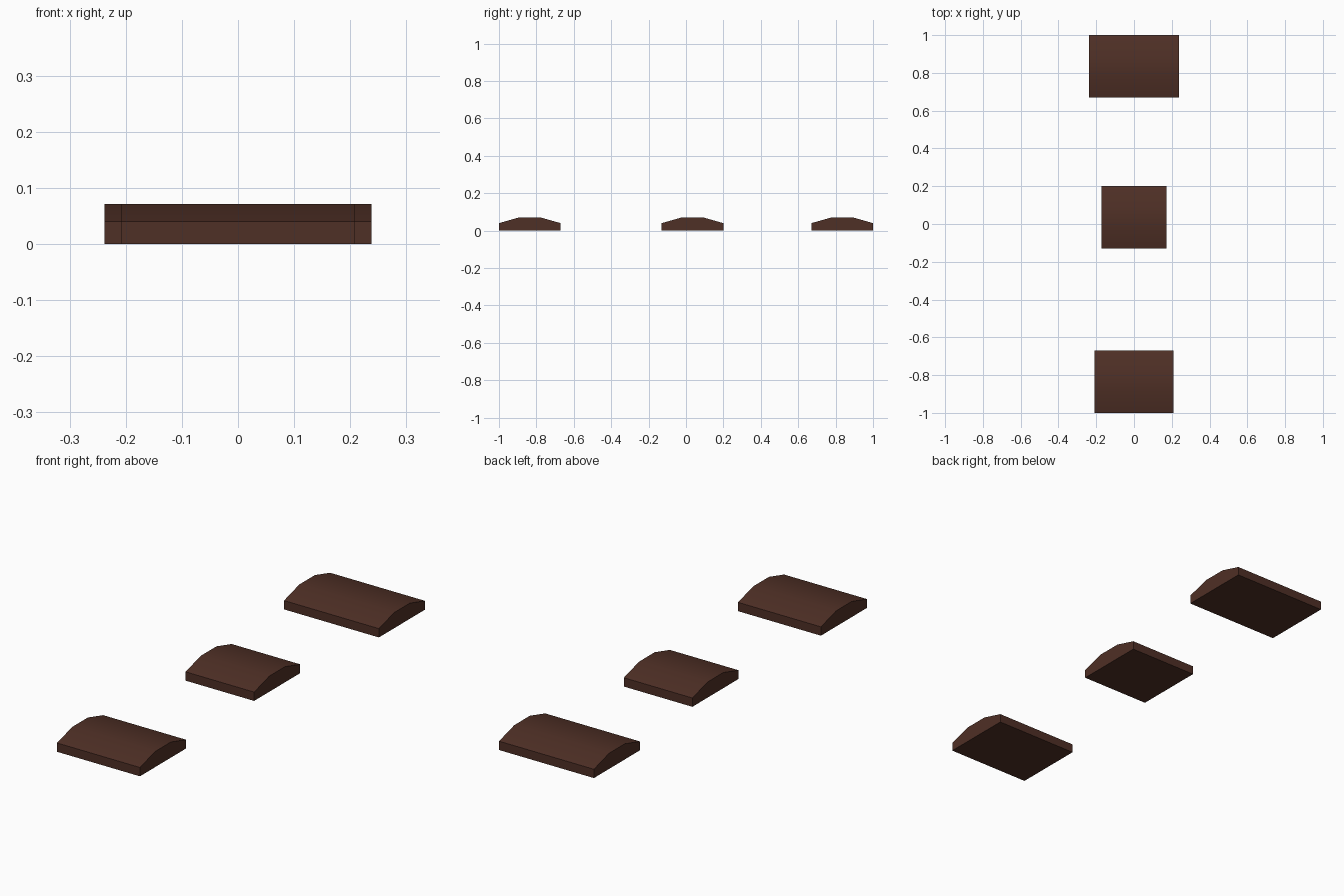
import bpy

if "Cube" in bpy.data.objects:
    bpy.data.objects.remove(bpy.data.objects["Cube"])

# Single dark brown colour
brown = bpy.data.materials.new("dark_brown")
brown.diffuse_color = (0.078, 0.029, 0.019, 1)
brown.use_nodes = True
brown.node_tree.nodes["Principled BSDF"].inputs["Base Color"].default_value = brown.diffuse_color

DEPTH = 0.33
# Cross-section of a pad: (fraction of depth, height)
PROFILE = [(0, 0), (1, 0), (1, 0.04), (0.67, 0.071), (0.33, 0.071), (0, 0.04)]


def pad(name, half_width, y_front):
    """Low cambered block, the profile extruded along x."""
    n = len(PROFILE)
    verts = [(x, y_front + t * DEPTH, z)
             for x in (-half_width, half_width) for t, z in PROFILE]
    faces = [tuple(reversed(range(n))), tuple(range(n, 2 * n))]
    faces += [(i, (i + 1) % n, (i + 1) % n + n, i + n) for i in range(n)]
    mesh = bpy.data.meshes.new(name)
    mesh.from_pydata(verts, [], faces)
    mesh.materials.append(brown)
    obj = bpy.data.objects.new(name, mesh)
    bpy.context.collection.objects.link(obj)
    # Smooth over the curved top, sharp at the rim
    bpy.ops.object.select_all(action='DESELECT')
    obj.select_set(True)
    bpy.context.view_layer.objects.active = obj
    bpy.ops.object.shade_smooth_by_angle(angle=0.6)


# Three pads in a row from front to back
pad("front_pad", 0.208, -1.0)
pad("middle_pad", 0.172, -0.13)
pad("back_pad", 0.238, 0.67)
